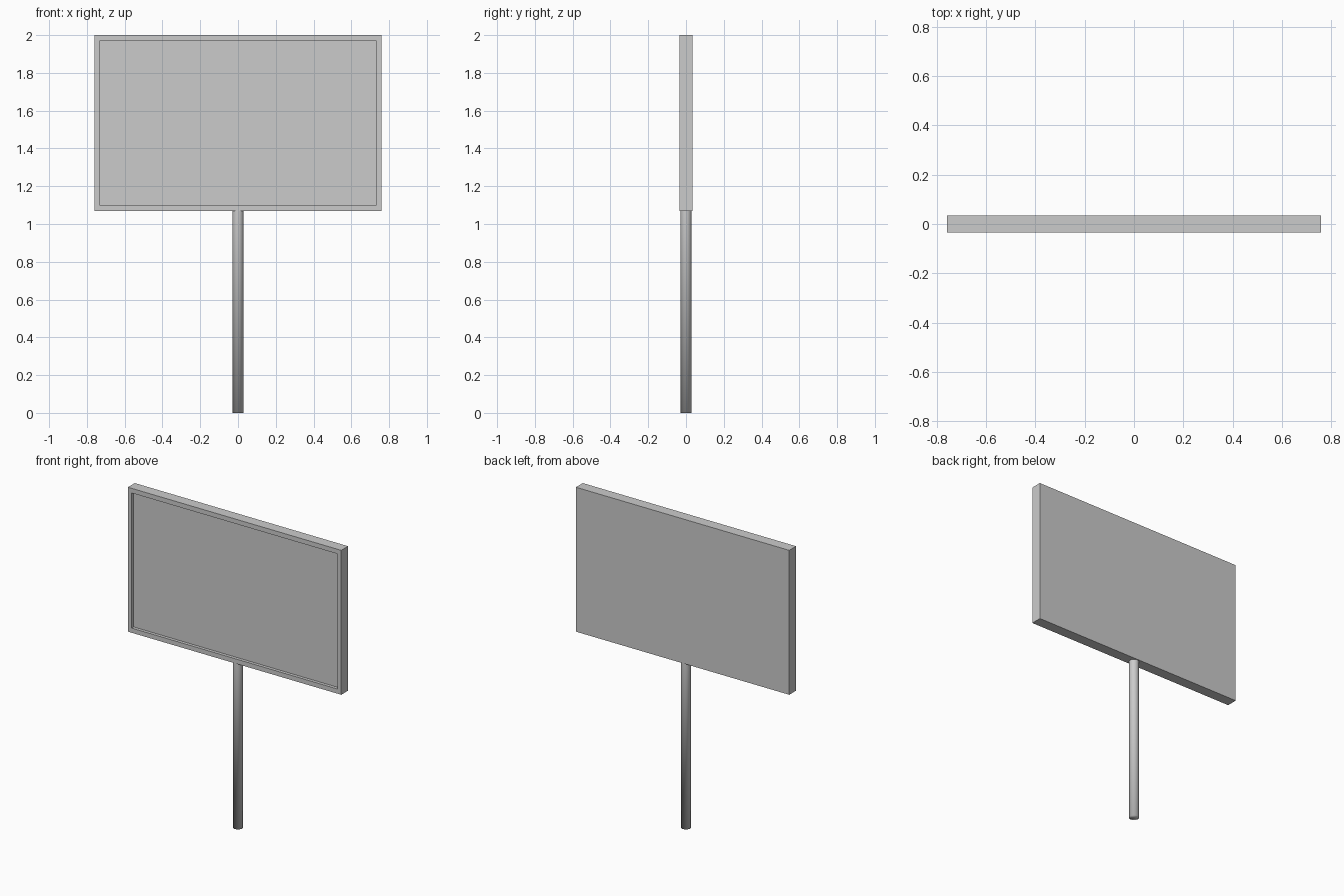
import bpy
import bmesh
from mathutils import Vector

if "Cube" in bpy.data.objects:
    bpy.data.objects.remove(bpy.data.objects["Cube"], do_unlink=True)

# Single grey finish
grey = bpy.data.materials.new("plain_grey")
grey.use_nodes = True
colour = (0.6, 0.6, 0.6, 1)
grey.diffuse_color = colour
grey.node_tree.nodes["Principled BSDF"].inputs["Base Color"].default_value = colour

BOTTOM, TOP = 1.07, 2.0
WIDTH, DEPTH = 1.52, 0.07
RIM_X, RIM_Z, RECESS = 0.038, 0.03, 0.02


def add_object(name, bm):
    mesh = bpy.data.meshes.new(name)
    bm.to_mesh(mesh)
    bm.free()
    mesh.materials.append(grey)
    obj = bpy.data.objects.new(name, mesh)
    bpy.context.collection.objects.link(obj)
    return obj


# Sign board: box with a recessed front panel
bm = bmesh.new()
bmesh.ops.create_cube(bm, size=1)
height = TOP - BOTTOM
bmesh.ops.scale(bm, vec=(WIDTH, DEPTH, height), verts=bm.verts)
bm.normal_update()
front = min(bm.faces, key=lambda f: f.normal.y)
bmesh.ops.inset_individual(bm, faces=[front], thickness=RIM_X)
for v in front.verts:
    v.co.z = (height / 2 - RIM_Z) * (1 if v.co.z > 0 else -1)
panel = bmesh.ops.extrude_discrete_faces(bm, faces=[front])["faces"][0]
bmesh.ops.translate(bm, vec=Vector((0, RECESS, 0)), verts=panel.verts)
bmesh.ops.translate(bm, vec=(0, 0, (TOP + BOTTOM) / 2), verts=bm.verts)
add_object("sign_board", bm)

# Post: round tube, closed at the foot and smooth throughout
bm = bmesh.new()
bmesh.ops.create_cone(bm, cap_ends=True, segments=32,
                      radius1=0.03, radius2=0.03, depth=BOTTOM)
bmesh.ops.translate(bm, vec=(0, 0, BOTTOM / 2), verts=bm.verts)
bm.normal_update()
top_cap = max(bm.faces, key=lambda f: f.normal.z)
bmesh.ops.delete(bm, geom=[top_cap], context="FACES_ONLY")
for f in bm.faces:
    f.smooth = True
add_object("post", bm)
